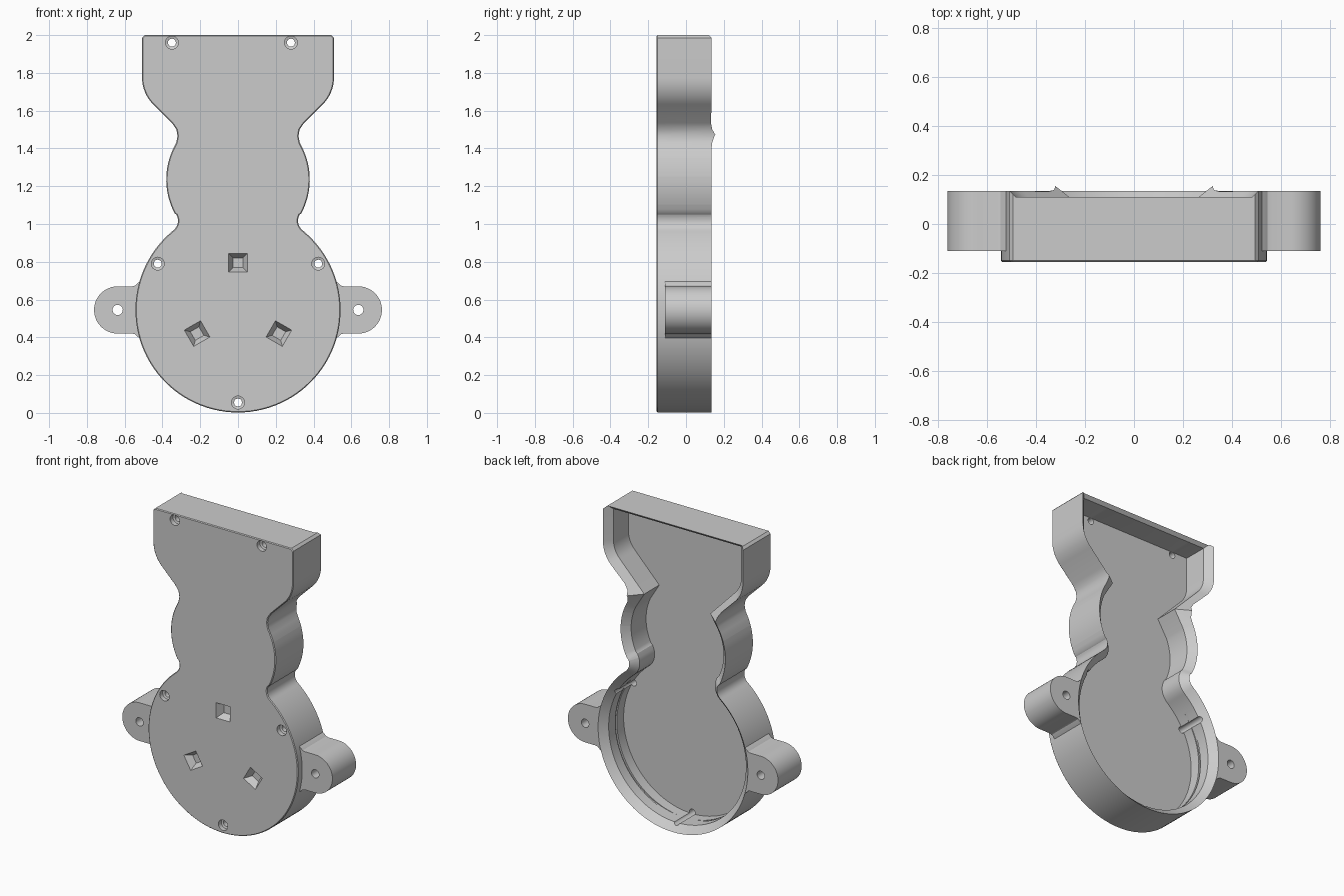
import bpy, bmesh
from math import sin, cos, radians
from mathutils import Vector

if "Cube" in bpy.data.objects:
    bpy.data.objects.remove(bpy.data.objects["Cube"])

grey = bpy.data.materials.new("plain_grey")
grey.use_nodes = True
grey.diffuse_color = (0.6, 0.6, 0.6, 1)
grey.node_tree.nodes["Principled BSDF"].inputs["Base Color"].default_value = (0.6, 0.6, 0.6, 1)

BOWL = (0, 0.545)
BULGE = (0, 1.235)
FRONT, BACK, FLOOR = -0.155, 0.135, -0.065
WALL = 0.045


def arc(centre, r, a0, a1, n):
    return [(centre[0] + r * cos(radians(a0 + (a1 - a0) * i / n)),
             centre[1] + r * sin(radians(a0 + (a1 - a0) * i / n))) for i in range(n + 1)]


def circle(centre, r, n=32):
    return arc(centre, r, 0, 360, n)[:-1]


def outline(inner):
    """Closed (x, z) outline; the inner one has a sharp upper neck and a raised square top."""
    half = arc(BOWL, 0.543, -90, 50, 40)
    half += arc((0.3826, 1.0175), 0.065, 231, 151, 8)
    half += arc(BULGE, 0.38, -28, 25, 14)
    half += [(0.296, 1.475)] if inner else [(0.327, 1.43), (0.32, 1.465), (0.326, 1.5), (0.35, 1.535)]
    half += arc((0.308, 1.775), 0.2, -45, 0, 8)
    half += [(0.508, 2.025)] if inner else [(0.508, 1.985), (0.493, 2.0)]
    return half + [(-x, z) for x, z in reversed(half[1:])]


def inset(points, d):
    """Move a counter-clockwise outline inward by d with mitred corners."""
    out = []
    for i, p in enumerate(points):
        p = Vector(p)
        a = (p - Vector(points[i - 1])).normalized()
        b = (Vector(points[(i + 1) % len(points)]) - p).normalized()
        na, nb = Vector((-a.y, a.x)), Vector((-b.y, b.x))
        q = p + (na + nb) * d / (1 + na.dot(nb))
        out.append((q.x, q.y))
    return out


def loft(name, sections):
    """Solid through (y, outline) sections."""
    bm = bmesh.new()
    rings = [[bm.verts.new((x, y, z)) for x, z in pts] for y, pts in sections]
    for lo, hi in zip(rings, rings[1:]):
        for i in range(len(lo)):
            j = (i + 1) % len(lo)
            bm.faces.new((lo[i], lo[j], hi[j], hi[i]))
    bm.faces.new(rings[0])
    bm.faces.new(rings[-1])
    bmesh.ops.recalc_face_normals(bm, faces=bm.faces)
    mesh = bpy.data.meshes.new(name)
    bm.to_mesh(mesh)
    bm.free()
    mesh.materials.append(grey)
    ob = bpy.data.objects.new(name, mesh)
    bpy.context.collection.objects.link(ob)
    return ob


def cut(target, cutter):
    cutter.hide_render = True
    mod = target.modifiers.new("cut", "BOOLEAN")
    mod.operation, mod.solver, mod.object = "DIFFERENCE", "EXACT", cutter
    with bpy.context.temp_override(object=target, active_object=target):
        bpy.ops.object.modifier_apply(modifier=mod.name)
    bpy.data.objects.remove(cutter)


def smooth(ob):
    bpy.ops.object.select_all(action="DESELECT")
    ob.select_set(True)
    bpy.context.view_layer.objects.active = ob
    bpy.ops.object.shade_smooth_by_angle(angle=radians(28))


def cavity():
    """Open-backed hollow whose 45 degree rim leaves a peak at each neck corner."""
    shape, flare = outline(True), 0.03
    return loft("cavity", [(FLOOR, inset(shape, WALL)), (BACK - WALL, inset(shape, WALL)),
                           (BACK + flare, inset(shape, -flare)), (0.2, inset(shape, -flare))])


# Housing with a fine chamfer round the front
outer = outline(False)
housing = loft("housing", [(FRONT, inset(outer, 0.005)), (FRONT + 0.005, outer), (BACK + 0.022, outer)])
cut(housing, cavity())

# Crescent grooves in the bowl wall
for s in (-1, 1):
    ring = circle((s * 0.02, 0.537), 0.488, 96)
    cut(housing, loft("groove", [(0.005, ring), (0.02, ring)]))

# Counterbored screw holes
for spot in ((-0.35, 1.96), (0.28, 1.96), (-0.425, 0.79), (0.425, 0.79), (0, 0.055)):
    wide, narrow = circle(spot, 0.034), circle(spot, 0.021)
    cut(housing, loft("screw_hole", [(FRONT - 0.005, wide), (FRONT + 0.03, wide),
                                     (FRONT + 0.034, narrow), (0.2, narrow)]))

# Tapered square pockets around the bowl centre
for k in range(3):
    turn = 90 + 120 * k
    spot = arc(BOWL, 0.25, turn, turn, 1)[0]
    rings = [(y, arc(spot, r, turn + 45, turn + 315, 3))
             for y, r in ((FRONT - 0.005, 0.074), (FRONT + 0.045, 0.037))]
    cut(housing, loft("pocket", rings))
smooth(housing)

# Mounting ears with flared roots and through holes
for s, side in ((1, "left"), (-1, "right")):
    profile = [(0.521, 0.395), (0.535, 0.406), (0.545, 0.416), (0.56, 0.42)]
    profile += arc((0.637, 0.545), 0.125, -90, 90, 24)
    profile += [(0.56, 0.67), (0.545, 0.674), (0.535, 0.684), (0.521, 0.695)]
    profile = [(s * x, z) for x, z in profile]
    ear = loft(side + "_mounting_ear", [(-0.11, profile), (BACK, profile)])
    cut(ear, cavity())
    hole = circle((s * 0.637, 0.545), 0.027)
    cut(ear, loft("ear_hole", [(-0.2, hole), (0.2, hole)]))
    smooth(ear)
